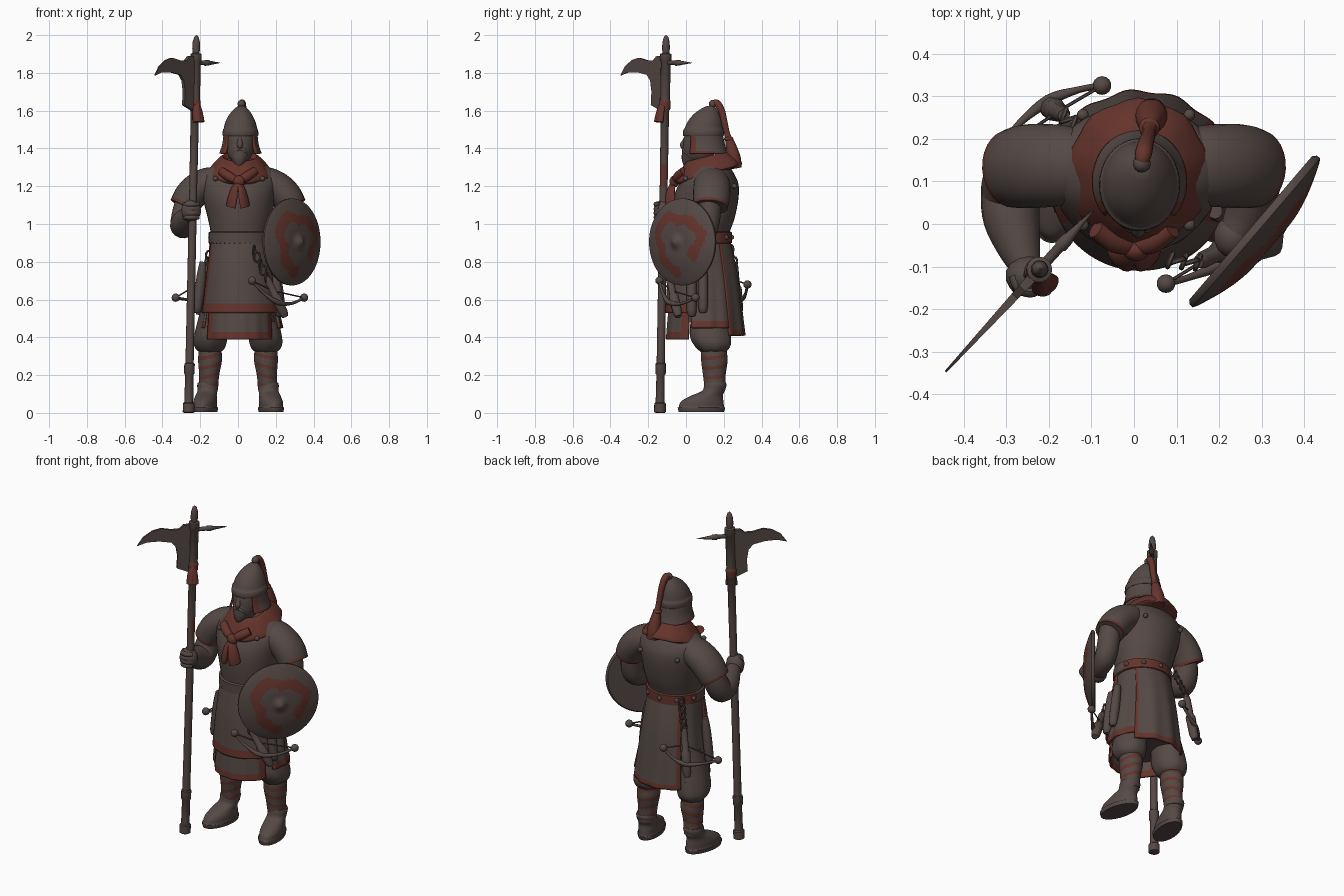
import bpy, bmesh, math
from mathutils import Vector, Matrix

def material(name, rgb):
    m = bpy.data.materials.new(name)
    m.diffuse_color = (*rgb, 1)
    return m

MATS = [material("dark_brown_grey", (0.090, 0.066, 0.059)), material("rust_red", (0.130, 0.034, 0.025))]
ALL = lambda c, t, u: True

def finish(name, bm, angle=45, thick=0):
    bmesh.ops.recalc_face_normals(bm, faces=bm.faces)
    me = bpy.data.meshes.new(name)
    bm.to_mesh(me)
    bm.free()
    for m in MATS:
        me.materials.append(m)
    me.polygons.foreach_set("use_smooth", [True] * len(me.polygons))
    me.set_sharp_from_angle(angle=math.radians(angle))
    ob = bpy.data.objects.new(name, me)
    bpy.context.collection.objects.link(ob)
    if thick:
        mod = ob.modifiers.new("cloth thickness", "SOLIDIFY")
        mod.thickness, mod.offset = thick, -1
    return ob

def smooth_rows(rows, sub):
    """Catmull-Rom interpolation between number tuples."""
    if sub < 2:
        return rows
    out, n = [], len(rows)
    for i in range(n - 1):
        p = [rows[max(0, min(n - 1, i + k))] for k in (-1, 0, 1, 2)]
        for s in range(sub):
            t = s / sub
            out.append(tuple(0.5 * (2*b + (c - a)*t + (2*a - 5*b + 4*c - d)*t*t + (3*b - a - 3*c + d)*t**3)
                             for a, b, c, d in zip(*p)))
    return out + [rows[-1]]

def skin(name, rings, red=None, closed=True, **kw):
    """Skin rings of points; red(centre, t along, u around) picks the red faces."""
    bm = bmesh.new()
    vs = [[bm.verts.new(p) for p in r] for r in rings]
    n = len(rings[0])
    for i in range(len(vs) - 1):
        for j in range(n if closed else n - 1):
            k = (j + 1) % n
            f = bm.faces.new((vs[i][j], vs[i][k], vs[i+1][k], vs[i+1][j]))
            if red and red(f.calc_center_median(), (i + .5) / (len(vs) - 1), (j + .5) / n):
                f.material_index = 1
    if closed and not kw.get("thick"):
        for r in (vs[0], vs[-1]):
            f = bm.faces.new(r)
            f.material_index = 1 if red is ALL else 0
    return finish(name, bm, **kw)

def loft(name, rows, red=None, arc=(0, 360), n=36, sub=4, pleat=(0, 0), **kw):
    """rows: cx, cy, z, rx, ry, tilt (back raised)."""
    rows = smooth_rows([tuple(r) + (0,) * (6 - len(r)) for r in rows], sub)
    closed = arc[1] - arc[0] == 360
    rings = []
    for q, (cx, cy, z, rx, ry, tilt) in enumerate(rows):
        ring = []
        for j in range(n):
            a = math.radians(arc[0] + (arc[1] - arc[0]) * j / (n if closed else n - 1))
            w = 1 + pleat[0] * math.sin(pleat[1] * a) * q / len(rows)
            ring.append(Vector((cx + rx*w*math.cos(a), cy + ry*w*math.sin(a), z + tilt*math.sin(a))))
        rings.append(ring)
    return skin(name, rings, red, closed, **kw)

def limb(name, rows, red=None, n=16, sub=4, flat=1, **kw):
    """rows: x, y, z, radius along a path; flat squashes the section."""
    rows = smooth_rows(rows, sub)
    pts = [Vector(r[:3]) for r in rows]
    q, prev, rings = None, None, []
    for i, r in enumerate(rows):
        t = (pts[min(i + 1, len(pts) - 1)] - pts[max(i - 1, 0)]).normalized()
        q = t.to_track_quat('Z', 'Y') if q is None else prev.rotation_difference(t) @ q
        prev = t
        rad = max(r[3], .001)
        rings.append([pts[i] + q @ Vector((rad*math.cos(a), rad*flat*math.sin(a), 0))
                      for a in (2*math.pi*j/n for j in range(n))])
    return skin(name, rings, red, **kw)

def ball(name, loc, r, scale=(1, 1, 1), red=False):
    bm = bmesh.new()
    bmesh.ops.create_uvsphere(bm, u_segments=14, v_segments=8, radius=r)
    for v in bm.verts:
        v.co = Vector(a * b for a, b in zip(v.co, scale)) + Vector(loc)
    for f in bm.faces:
        f.material_index = int(red)
    return finish(name, bm)

def chain(name, a, b, count):
    a, b = Vector(a), Vector(b)
    for i in range(count):
        c = a.lerp(b, i / (count - 1))
        pts = []
        for k in range(13):
            s = 2 * math.pi * k / 12
            w = .016 * math.cos(s)
            pts.append((c.x + (w if i % 2 else w*.4), c.y + (w*.3 if i % 2 else w), c.z + .026*math.sin(s), .006))
        limb(name, pts, n=6, sub=1)

# ---- legs: trousers, wrapped shins, boots
for s, side in ((-1, "right"), (1, "left")):
    x = s * .148
    loft(side + "_trouser", [(x*.7, .12, .62, .075, .09), (x*.88, .125, .5, .08, .1), (x*.97, .13, .41, .088, .108),
                             (x, .14, .365, .086, .1), (x, .145, .335, .072, .08), (x, .145, .32, .05, .06)], pleat=(.03, 7))
    loft(side + "_shin_wrap", [(x, .145, .36, .058, .066), (x, .15, .28, .063, .07), (x*1.03, .15, .2, .053, .06),
                               (x*1.06, .155, .12, .05, .055)], sub=12,
         red=lambda c, t, u: .14 < c.z < .33 and ((c.z + .25*abs(c.x) - .12*c.y) * 19) % 1 < .36)
    boot = loft(side + "_boot", [(0, -.075, .0, .062, .122), (0, -.075, .022, .066, .128), (0, -.075, .026, .06, .122),
                                 (0, -.07, .055, .06, .114), (0, -.045, .085, .055, .085), (0, -.01, .11, .053, .06),
                                 (0, 0, .14, .056, .06), (0, 0, .155, .052, .056)], sub=3)
    boot.location = (s * .16, .155, .006)
    boot.rotation_euler.z = s * .2

# ---- skirt layers with red borders
loft("under_skirt", [(.01, .09, .93, .15, .14), (.01, .1, .7, .168, .168), (.015, .1, .48, .187, .185)], pleat=(.02, 14))
loft("front_apron", [(.01, .1, .8, .155, .16), (.01, .1, .55, .182, .192), (.01, .1, .39, .192, .205)], arc=(206, 334),
     n=44, sub=12, pleat=(.012, 16), thick=.012, red=lambda c, t, u: c.z < .432 or u < .09 or u > .89)
loft("front_skirt", [(.01, .085, .92, .158, .15), (.012, .09, .75, .183, .184), (.015, .1, .53, .212, .21)],
     arc=(194, 346), n=48, sub=14, thick=.016, red=lambda c, t, u: c.z < .572 or u < .085 or u > .9)
loft("back_skirt", [(.01, .085, .92, .157, .148), (.01, .1, .72, .18, .175), (.015, .11, .41, .215, .203)],
     arc=(36, 137), n=40, sub=14, pleat=(.02, 12), thick=.014, red=lambda c, t, u: c.z < .435 or u < .06 or u > .9)
for s, a in ((1, (-24, 42)), (-1, (140, 204))):
    loft("side_skirt", [(.01, .09, .92, .153, .144), (.01, .1, .7, .177, .170), (.015, .105, .45, .222, .195)],
         arc=a, n=24, sub=14, pleat=(.02, 14), thick=.012,
         red=lambda c, t, u: c.z < .482 or (s < 0 and u < .1))

# ---- torso, belt and rivets
loft("coat", [(.01, .085, .88, .152, .143), (.01, .085, .95, .154, .145), (.01, .095, 1.03, .17, .162),
              (.005, .105, 1.13, .19, .172), (.005, .12, 1.21, .205, .158), (.005, .13, 1.265, .2, .125),
              (.01, .13, 1.305, .15, .1), (.01, .125, 1.33, .09, .08)])
loft("belt", [(.01, .085, .895, .155, .148), (.01, .085, .9, .165, .158), (.01, .085, .955, .165, .158),
              (.01, .085, .96, .155, .148)], sub=1, red=lambda c, t, u: .02 < u < .48)
for i in range(5):
    a = math.radians(18 + 36 * i)
    ball("belt_stud", (.01 + .163*math.cos(a), .085 + .157*math.sin(a), .93), .013)
for x, y, z in ((-.12, .256, 1.2), (.13, .256, 1.2), (-.12, -.002, 1.24), (.13, -.002, 1.24)):
    ball("coat_rivet", (x, y, z), .014)

# ---- sleeves, arms, hands
for s, side in ((-1, "right"), (1, "left")):
    limb(side + "_sleeve", [(s*.09, .137, 1.235, .07), (s*.15, .137, 1.222, .092), (s*.21, .137, 1.19, .098),
                            (s*.255, .135, 1.145, .098), (s*.287, .13, 1.09, .092)], n=28, sub=6, flat=.86,
         red=lambda c, t, u: t > .9)
limb("right_arm", [(-.265, .125, 1.13, .065), (-.283, .11, 1.05, .068), (-.29, .07, .995, .07), (-.287, .01, 1.01, .066),
                   (-.268, -.06, 1.04, .05), (-.255, -.1, 1.06, .036)])
ball("right_fist", (-.248, -.122, 1.07), .054, (1, .9, 1.1))
for i in range(4):
    z = 1.035 + .023 * i
    limb("right_finger", [(-.282, -.12, z, .013), (-.268, -.15, z, .014), (-.238, -.158, z, .014), (-.21, -.14, z, .012)], n=8)
limb("left_arm", [(.275, .125, 1.13, .062), (.285, .12, 1.03, .062), (.285, .095, .95, .06), (.265, .03, .92, .052),
                  (.24, -.02, .915, .04)])
ball("left_hand", (.232, -.03, .91), .045, (1, 1.1, 1))

# ---- head, beard, nose
loft("head", [(.01, .10, 1.28, .06, .06), (.01, .07, 1.33, .045, .06), (.01, .065, 1.36, .062, .08),
              (.012, .075, 1.41, .075, .09), (.012, .085, 1.46, .08, .095), (.015, .09, 1.5, .07, .08)])
limb("beard", [(.008, .045, 1.42, .058), (.008, .03, 1.375, .055), (.006, .01, 1.335, .036), (.005, 0, 1.305, .012)])
limb("nose", [(.01, .002, 1.465, .01), (.01, -.009, 1.435, .014), (.01, -.018, 1.415, .015), (.01, -.006, 1.403, .01)], n=10)
for s in (-1, 1):
    limb("moustache", [(.01, -.014, 1.398, .009), (.01 + s*.025, -.008, 1.388, .01), (.01 + s*.042, .01, 1.365, .005)], n=8)

# ---- helmet, neck guard, plume
loft("helmet", [(.013, .092, 1.465, .09, .104), (.013, .092, 1.47, .095, .109), (.013, .093, 1.5, .093, .107),
                (.013, .094, 1.504, .089, .102), (.013, .1, 1.54, .08, .092), (.014, .109, 1.58, .06, .07),
                (.016, .12, 1.61, .035, .04), (.017, .13, 1.625, .016, .018)], sub=2)
loft("helmet_neck_guard", [(.013, .092, 1.475, .09, .103), (.013, .097, 1.42, .097, .11), (.013, .1, 1.375, .112, .122)],
     arc=(-42, 222), n=44, sub=6, thick=.012, red=lambda c, t, u: u < .06 or u > .92 or (t > .85 and (u < .25 or u > .72)))
ball("helmet_knob", (.018, .142, 1.636), .021)
limb("plume", [(.018, .14, 1.64, .014), (.022, .165, 1.638, .02), (.028, .19, 1.595, .018), (.033, .205, 1.53, .017),
               (.036, .22, 1.47, .016), (.038, .236, 1.42, .027), (.04, .252, 1.35, .038), (.042, .262, 1.295, .034)], ALL)
ball("plume_tie", (.036, .226, 1.45), .025, (1, 1, .6), True)

# ---- scarf
loft("scarf", [(.01, .105, 1.33, .08, .08, .025), (.01, .11, 1.358, .09, .095, .025), (.01, .115, 1.345, .112, .125, .03),
               (.01, .12, 1.305, .147, .158, .04), (.01, .12, 1.268, .166, .173, .048), (.01, .12, 1.252, .14, .14, .048)],
     ALL, pleat=(.03, 9))
ball("scarf_knot", (.005, -.062, 1.225), .032, (1, .8, 1), True)
for s in (-1, 1):
    limb("scarf_tail", [(0, -.062, 1.23, .016), (s*.02, -.08, 1.18, .026), (s*.03, -.084, 1.13, .034),
                        (s*.038, -.08, 1.09, .033)], ALL, flat=.5)
    limb("scarf_loop", [(0, -.055, 1.225, .018), (s*.045, -.042, 1.25, .026), (s*.09, -.012, 1.28, .022)], ALL)

# ---- round shield
prof = [(.1, -.012), (.222, -.012), (.23, -.004), (.23, .006)]
prof += [(.23 - .0125*i, .008 + .045*math.sin(math.pi/2*i/14)) for i in range(1, 15)]
prof += [(.04, .056), (.028, .064), (.014, .074), (.002, .078)]
def shield_red(c, t, u):
    a, r = u * 2 * math.pi, math.hypot(c.x, c.y)
    return c.z > .008 and abs(r - .135 - .018*math.sin(3*a + .6) - .008*math.sin(7*a)) < .029 and not .76 < u < .88
shield = loft("shield", [(0, 0, z, r, r) for r, z in prof], shield_red, n=72, sub=1)
normal, up = Vector((.76, -.65, 0)).normalized(), Vector((0, 0, 1))
shield.rotation_mode = 'QUATERNION'
shield.rotation_quaternion = Matrix((up.cross(normal), up, normal)).transposed().to_quaternion()
shield.location = (.283, -.017, .905)

# ---- polearm
P = lambda z: Vector((-.262, -.138, 0)).lerp(Vector((-.22, -.105, 2)), z / 2)
pole = [(0, .024), (.004, .031), (.05, .031), (.055, .024), (.2, .022), (.21, .028), (.26, .028), (.265, .022),
        (1.2, .021), (1.32, .0215), (1.6, .022), (1.605, .026), (1.64, .026), (1.645, .026), (1.86, .026), (1.865, .03),
        (1.9, .03), (1.905, .018), (1.93, .021), (1.965, .019), (1.99, .012), (2.0, .002)]
limb("pole", [(P(z).x, P(z).y, z, r) for z, r in pole], sub=1,
     red=lambda c, t, u: 1.2 < c.z < 1.32 and c.x > P(c.z).x + .014)
d = Vector((-.68, -.74, 0)).normalized()
side = Vector((d.y, -d.x, 0)) * .012
outline = [(0, 1.89), (.06, 1.888), (.085, 1.866), (.13, 1.866), (.19, 1.88), (.24, 1.868), (.29, 1.836), (.326, 1.785),
           (.27, 1.803), (.2, 1.803), (.13, 1.79), (.105, 1.76), (.095, 1.7), (.1, 1.63), (.03, 1.6), (0, 1.61)]
bm = bmesh.new()
front, back = ([bm.verts.new(Vector((-.222, -.107, z)) + d*t + side*k*(1 - 2.4*t)) for t, z in outline] for k in (-1, 1))
bm.faces.new(front)
bm.faces.new(back[::-1])
for i in range(len(outline)):
    bm.faces.new((front[i - 1], front[i], back[i], back[i - 1]))
finish("pole_blade", bm, 30)
limb("pole_back_spike", [(*(P(1.85).xy - d.xy*t), 1.853, r) for t, r in
                         ((0, .012), (.07, .012), (.075, .016), (.1, .015), (.105, .012), (.19, .001))], n=10, sub=1)
loft("pole_tassel_band", [(*P(1.65).xy, 1.66, .024, .024), (*P(1.64).xy, 1.645, .03, .03), (*P(1.62).xy, 1.61, .028, .028)], ALL)
for dx, dy in ((.035, -.03), (.012, -.045)):
    x, y = P(1.6).xy
    limb("pole_tassel", [(x + .01, y - .012, 1.65, .014), (x + dx*.7, y + dy*.7, 1.6, .02), (x + dx, y + dy, 1.54, .023)], ALL, flat=.6)

# ---- small hanging bows with stocks and chains
def hanging_bow(arc, stock, link):
    limb("hung_bow", [(*p, .008 + .006 * (i == 2)) for i, p in enumerate(arc)], n=10)
    a, b = Vector(stock[0]), Vector(stock[1])
    for p in (arc[0], arc[-1]):
        ball("hung_bow_tip", p, .022)
        limb("hung_bow_string", [(*p, .004), (*a.lerp(b, .35), .004)], n=6, sub=1)
    limb("hung_bow_stock", [(*a.lerp(b, t), r) for t, r in ((0, .014), (.1, .02), (.45, .02), (.5, .028), (.9, .026), (1, .018))], n=8, sub=1)
    chain("hung_bow_chain", link, stock[0], 5)

hanging_bow([(-.33, .16, .61), (-.27, .235, .6), (-.2, .29, .6), (-.13, .315, .63), (-.075, .325, .68)],
            [(-.165, .255, .8), (-.205, .28, .52)], (-.12, .215, .93))
hanging_bow([(.075, -.14, .70), (.13, -.125, .64), (.21, -.09, .585), (.285, -.02, .58), (.35, .05, .61)],
            [(.15, -.09, .72), (.25, -.04, .51)], (.085, -.085, .86))
# ---- hip pouches
for x, y, z in ((.205, .09, .7), (.2, .03, .68), (-.195, .08, .7)):
    limb("hip_case", [(x*.95, y, z + .1, .018), (x, y, z + .02, .026), (x*1.1, y, z - .14, .026), (x*1.11, y, z - .17, .014)], n=10, sub=2)
